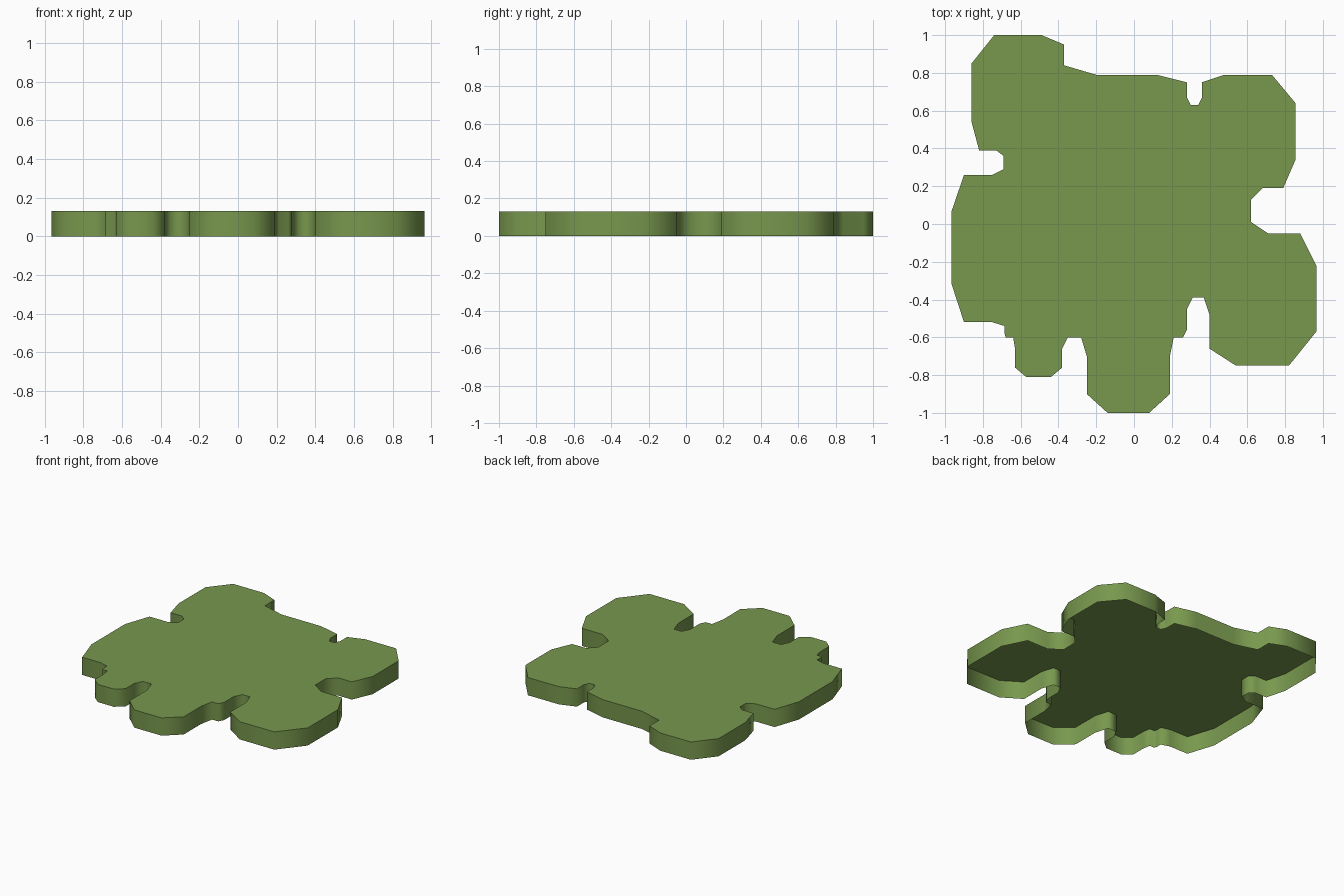
import bpy
import bmesh
import math

HEIGHT = 0.13

default_cube = bpy.data.objects.get("Cube")
if default_cube:
    bpy.data.objects.remove(default_cube, do_unlink=True)


def make_material(name, colour):
    material = bpy.data.materials.new(name)
    material.use_nodes = True
    material.diffuse_color = colour
    shader = material.node_tree.nodes["Principled BSDF"]
    shader.inputs["Base Color"].default_value = colour
    return material


# Clockwise outline, one stretch for each lobe and each notch between lobes
outline = {
    "back_right_lobe": [(-.86, .54), (-.86, .85), (-.74, 1), (-.49, 1), (-.37, .95)],
    "back_step": [(-.37, .84), (-.2, .79), (.12, .79), (.28, .75)],
    "back_notch": [(.28, .67), (.3, .63), (.34, .63), (.36, .67)],
    "back_left_lobe": [(.36, .75), (.48, .79), (.73, .79), (.855, .64),
                       (.855, .34), (.79, .19)],
    "left_notch": [(.68, .19), (.62, .13), (.62, .01), (.71, -.05)],
    "front_left_lobe": [(.88, -.05), (.965, -.22), (.965, -.57), (.82, -.75),
                        (.54, -.75), (.4, -.66)],
    "front_left_notch": [(.4, -.48), (.37, -.39), (.31, -.39), (.28, -.45),
                         (.28, -.56), (.26, -.6), (.21, -.6)],
    "front_lobe": [(.19, -.7), (.19, -.9), (.08, -1), (-.14, -1), (-.25, -.9),
                   (-.25, -.7)],
    "front_notch": [(-.28, -.6), (-.35, -.6), (-.38, -.66)],
    "front_small_lobe": [(-.38, -.76), (-.44, -.81), (-.57, -.81), (-.63, -.76),
                         (-.63, -.66)],
    "front_right_nook": [(-.64, -.6), (-.68, -.6), (-.685, -.58), (-.685, -.54)],
    "right_lobe": [(-.75, -.52), (-.9, -.52), (-.965, -.32), (-.965, .07),
                   (-.9, .26)],
    "right_notch": [(-.75, .26), (-.69, .29), (-.69, .36), (-.73, .39), (-.82, .39)],
}

# Top sheet with a skirt extruded down from its rim; the underside stays open
bm = bmesh.new()
rim = [bm.verts.new((x, y, HEIGHT)) for stretch in outline.values() for x, y in stretch]
top_face = bm.faces.new(list(reversed(rim)))
skirt = bmesh.ops.extrude_edge_only(bm, edges=list(top_face.edges))
for element in skirt["geom"]:
    if isinstance(element, bmesh.types.BMVert):
        element.co.z = 0
bmesh.ops.recalc_face_normals(bm, faces=bm.faces)
if top_face.normal.z < 0:
    bmesh.ops.reverse_faces(bm, faces=bm.faces)

mesh = bpy.data.meshes.new("foliage_patch")
bm.to_mesh(mesh)
bm.free()
patch = bpy.data.objects.new("foliage_patch", mesh)
bpy.context.collection.objects.link(patch)
mesh.materials.append(make_material("leaf green", (0.188, 0.314, 0.076, 1)))

# Rounded shading around the skirt, crisp edge along the top
bpy.ops.object.select_all(action="DESELECT")
patch.select_set(True)
bpy.context.view_layer.objects.active = patch
bpy.ops.object.shade_smooth_by_angle(angle=math.radians(85))
